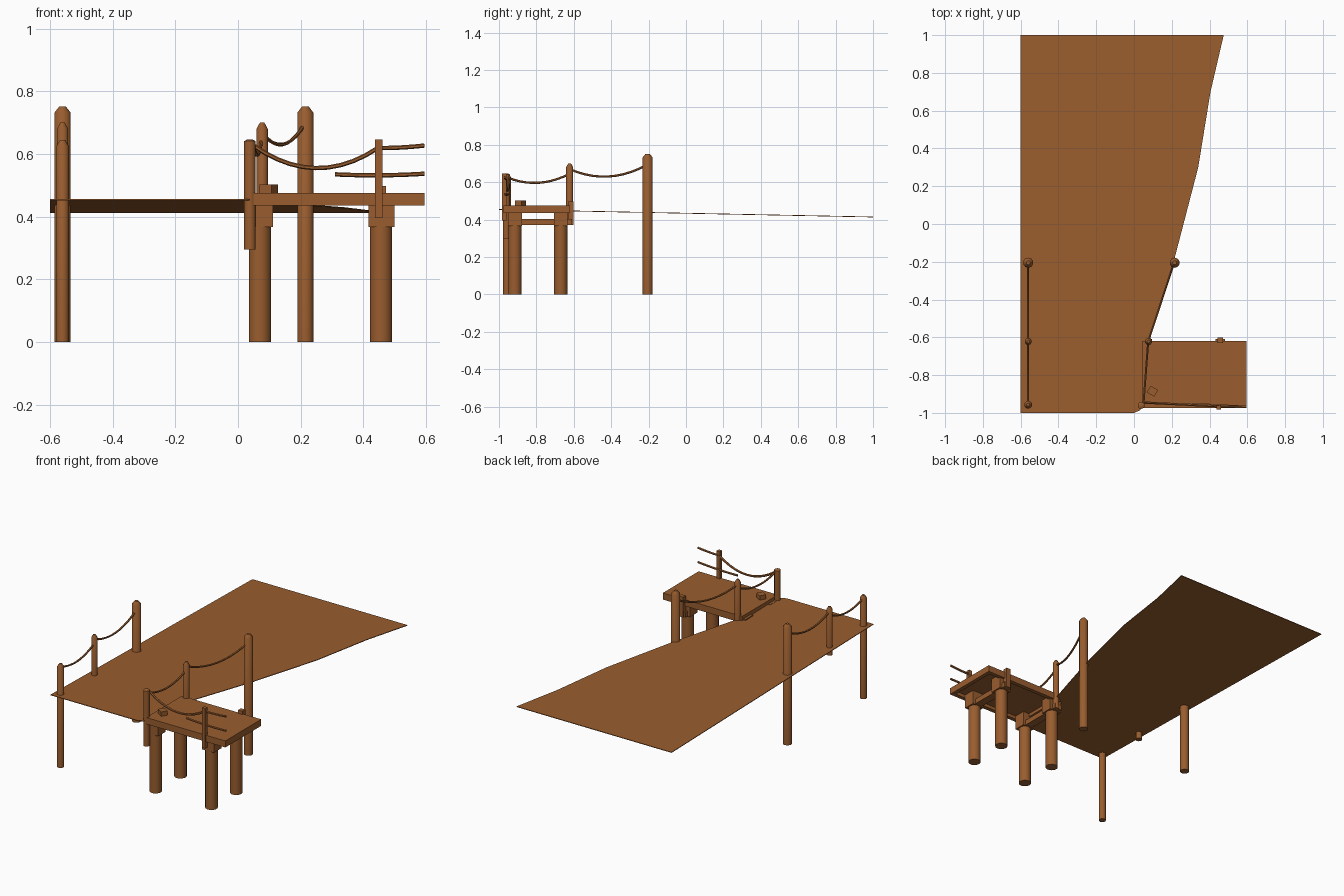
import bpy, bmesh, math
from mathutils import Vector

if "Cube" in bpy.data.objects:
    bpy.data.objects.remove(bpy.data.objects["Cube"])

wood = bpy.data.materials.new("brown wood")
wood.diffuse_color = (0.32, 0.11, 0.028, 1)
wood.use_nodes = True
wood.node_tree.nodes["Principled BSDF"].inputs["Base Color"].default_value = wood.diffuse_color


def finish(name, bm, smooth=False):
    bmesh.ops.recalc_face_normals(bm, faces=bm.faces)
    me = bpy.data.meshes.new(name)
    bm.to_mesh(me)
    bm.free()
    ob = bpy.data.objects.new(name, me)
    bpy.context.collection.objects.link(ob)
    me.materials.append(wood)
    if smooth:
        bpy.ops.object.select_all(action='DESELECT')
        ob.select_set(True)
        bpy.context.view_layer.objects.active = ob
        bpy.ops.object.shade_smooth_by_angle(angle=math.radians(40))
    return ob


def box(name, x0, x1, y0, y1, z0, z1, turn=0):
    bm = bmesh.new()
    bmesh.ops.create_cube(bm, size=1)
    for v in bm.verts:
        v.co = Vector((v.co.x * (x1 - x0), v.co.y * (y1 - y0), v.co.z * (z1 - z0)))
    ob = finish(name, bm)
    ob.location = ((x0 + x1) / 2, (y0 + y1) / 2, (z0 + z1) / 2)
    ob.rotation_euler.z = turn
    return ob


def tube(name, rings, sides):
    """Capped tube through (centre, radius, side axis, up axis) rings."""
    bm = bmesh.new()
    loops = []
    for c, r, u, w in rings:
        loops.append([bm.verts.new(c + r * (u * math.cos(a) + w * math.sin(a)))
                      for a in ((i + 0.5) * math.tau / sides for i in range(sides))])
    for a, b in zip(loops, loops[1:]):
        for i in range(sides):
            j = (i + 1) % sides
            bm.faces.new((a[i], a[j], b[j], b[i]))
    bm.faces.new(loops[0])
    bm.faces.new(loops[-1])
    return finish(name, bm, True)


def post(name, x, y, z0, z1, r, cap=0.02, sides=10):
    X, Y = Vector((1, 0, 0)), Vector((0, 1, 0))
    prof = [(z0, r), (z1 - cap, r), (z1, r * 0.4)] if cap else [(z0, r), (z1, r)]
    return tube(name, [(Vector((x, y, z)), q, X, Y) for z, q in prof], sides)


def rope(name, p, q, sag, r=0.006, n=10):
    p, q = Vector(p), Vector(q)
    pts = [p.lerp(q, i / n) - Vector((0, 0, 4 * sag * i / n * (1 - i / n))) for i in range(n + 1)]
    side = (q - p).cross(Vector((0, 0, 1))).normalized()
    rings = []
    for i, c in enumerate(pts):
        t = (pts[min(i + 1, n)] - pts[max(i - 1, 0)]).normalized()
        rings.append((c, r, side, t.cross(side)))
    return tube(name, rings, 6)


# Long thin deck, sloping gently down to the back
outline = [(-0.6, -1), (0, -1), (0.035, -0.985), (0.045, -0.92), (0.08, -0.62),
           (0.21, -0.2), (0.27, 0.03), (0.34, 0.3), (0.405, 0.7), (0.475, 1), (-0.6, 1)]
bm = bmesh.new()
rims = [[bm.verts.new((x, y, 0.434 - 0.02 * y + d)) for x, y in outline] for d in (-0.002, 0.002)]
for rim in rims:
    bm.faces.new(rim)
for i in range(len(outline)):
    j = (i + 1) % len(outline)
    bm.faces.new((rims[0][i], rims[0][j], rims[1][j], rims[1][i]))
finish("main_deck", bm)

# Railing posts along both sides of the deck
post("left_front_post", -0.56, -0.957, 0, 0.645, 0.021)
post("left_middle_post", -0.56, -0.622, 0.40, 0.70, 0.019)
post("left_tall_post", -0.56, -0.205, 0, 0.752, 0.027)
post("right_front_post", 0.038, -0.96, 0.295, 0.647, 0.019, 0.006)
post("right_middle_post", 0.077, -0.622, 0.37, 0.70, 0.019)
post("right_tall_post", 0.215, -0.205, 0, 0.752, 0.027)

# Side ropes
for side, xs in (("left", (-0.56, -0.56, -0.56)), ("right", (0.05, 0.075, 0.212))):
    rope(side + "_rope_front", (xs[0], -0.955, 0.625), (xs[1], -0.622, 0.645), 0.038)
    rope(side + "_rope_back", (xs[1], -0.622, 0.67), (xs[2], -0.205, 0.695), 0.052)

# Side landing: top boards with a rim underneath
box("landing_top", 0.045, 0.595, -0.975, -0.62, 0.455, 0.476)
for nm, a, b in (("front", -0.975, -0.95), ("back", -0.645, -0.62)):
    box("landing_rim_" + nm, 0.045, 0.595, a, b, 0.435, 0.455)
for nm, a, b in (("left", 0.045, 0.07), ("right", 0.57, 0.595)):
    box("landing_rim_" + nm, a, b, -0.95, -0.645, 0.435, 0.455)

# Landing legs with head blocks and cross beams
for nm, x in (("left", 0.07), ("right", 0.457)):
    for row, y in (("front", -0.915), ("back", -0.67)):
        post(f"{nm}_{row}_leg", x, y, 0, 0.372, 0.036, 0, 16)
        box(f"{nm}_{row}_leg_head", x - 0.04, x + 0.042, y - 0.037, y + 0.037, 0.367, 0.456)
    box(nm + "_cross_beam", x - 0.025, x + 0.025, -0.945, -0.61, 0.37, 0.402)

# Landing rail post, stub and loose block
box("landing_rail_post", 0.438, 0.461, -0.983, -0.96, 0.395, 0.646)
box("landing_stub", 0.442, 0.472, -0.63, -0.602, 0.37, 0.497)
box("loose_block", 0.075, 0.12, -0.905, -0.865, 0.474, 0.503, math.radians(-30))

# Landing ropes
rope("landing_rope", (0.045, -0.945, 0.63), (0.448, -0.965, 0.62), 0.07, 0.007)
rope("landing_end_rope", (0.455, -0.965, 0.619), (0.595, -0.968, 0.627), 0.002, 0.007)
rope("landing_low_rope", (0.31, -0.953, 0.535), (0.595, -0.968, 0.537), 0.004, 0.007)
